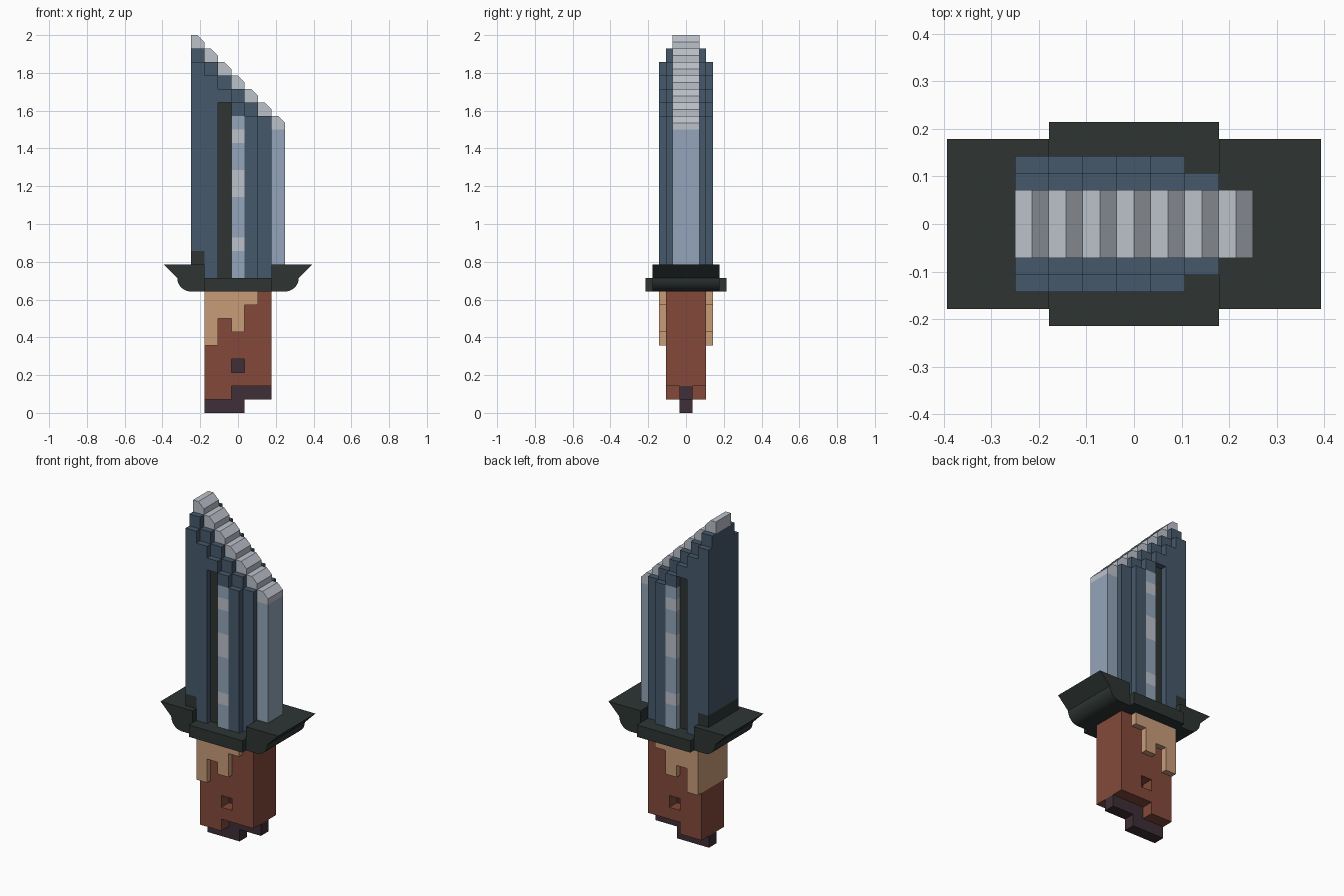
import bpy, bmesh, math

if "Cube" in bpy.data.objects:
    bpy.data.objects.remove(bpy.data.objects["Cube"])

U = 2 / 28  # one grid cell


def material(name, rgb):
    def lin(c):
        c /= 255
        return c / 12.92 if c <= 0.04045 else ((c + 0.055) / 1.055) ** 2.4
    m = bpy.data.materials.new(name)
    m.diffuse_color = (*[lin(c) for c in rgb], 1)
    m.use_nodes = True
    m.node_tree.nodes["Principled BSDF"].inputs["Base Color"].default_value = m.diffuse_color
    return m


STEEL = material("dark blue steel", (70, 89, 107))
EDGE = material("pale blue steel", (148, 165, 186))
SILVER = material("silver", (188, 194, 203))
IRON = material("black iron", (46, 53, 52))
WOOD = material("red wood", (132, 73, 58))
WRAP = material("tan wrap", (201, 156, 121))
CORE = material("dark plum", (62, 46, 54))


def finish(name, bm, mat):
    bmesh.ops.recalc_face_normals(bm, faces=bm.faces)
    me = bpy.data.meshes.new(name)
    bm.to_mesh(me)
    bm.free()
    me.materials.append(mat)
    ob = bpy.data.objects.new(name, me)
    bpy.context.collection.objects.link(ob)
    return ob


def prism(bm, profile, half):
    """Extrude an (x, z) profile, in cells, between y = -half and +half."""
    rings = [[bm.verts.new((x * U, y * U, z * U)) for x, z in profile]
             for y in (-half, half)]
    bm.faces.new(rings[0])
    bm.faces.new(rings[1][::-1])
    n = len(profile)
    for i in range(n):
        j = (i + 1) % n
        bm.faces.new((rings[0][i], rings[1][i], rings[1][j], rings[0][j]))


def boxes(name, mat, items):
    """Each item: x0, x1, z0, z1, half depth (in cells)."""
    bm = bmesh.new()
    for x0, x1, z0, z1, h in items:
        prism(bm, [(x0, z0), (x1, z0), (x1, z1), (x0, z1)], h)
    return finish(name, bm, mat)


# Blade body: stepped columns, thick lower part and thinner cap
body = []
for i in range(6):
    x = -3.5 + i
    if i < 5:
        base = {0: 12, 2: 23, 3: 22}.get(i, 10)
        body += [(x, x + 1, base, 26 - i, 2), (x, x + 1, 26 - i, 27 - i, 1.5)]
    else:
        body.append((x, x + 1, 10, 22, 1.5))
boxes("blade_body", STEEL, body)

# Groove floor and dark heel of the blade
boxes("blade_groove", IRON, [(-1.5, -0.5, 10, 23, 1.5)])
boxes("blade_heel", IRON, [(-3.5, -2.5, 11, 12, 2)])

# Pale inlay with silver bands, and the cutting edge
bands = [(12, 13), (16, 18), (20, 21)]
stops = [10] + [z for b in bands for z in b] + [22]
boxes("inlay", EDGE, [(-0.5, 0.5, a, b, 2) for a, b in zip(stops[::2], stops[1::2])])
boxes("inlay_bands", SILVER, [(-0.5, 0.5, a, b, 2) for a, b in bands])
boxes("cutting_edge", EDGE, [(2.5, 3.5, 11, 21, 1)])

# Chamfered silver teeth along the sloping tip
bm = bmesh.new()
for i in range(7):
    x, z = -3.5 + i, 27 - i
    prism(bm, [(x, z), (x + 1, z), (x + 1, z + 0.5), (x + 0.5, z + 1), (x, z + 1)], 1)
finish("tip_teeth", bm, SILVER)

# Guard: centre block and mirrored flared wings with a rounded underside
boxes("guard_centre", IRON, [(-2.5, 2.5, 9, 10, 3)])
arc = [(3.5 + math.sin(a), 10 - math.cos(a))
       for a in (math.radians(90 * k / 8) for k in range(9))]
bm = bmesh.new()
prism(bm, [(2.5, 11), (2.5, 9)] + arc + [(5.5, 11)], 2.5)
wings = finish("guard_wings", bm, IRON)
mod = wings.modifiers.new("mirror", "MIRROR")
mod.use_mirror_merge = False
bpy.context.view_layer.objects.active = wings
wings.select_set(True)
bpy.ops.object.shade_smooth_by_angle(angle=math.radians(30))

# Handle: wood columns with a square hole, ragged wrap above
boxes("handle", WOOD, [(-2.5, -1.5, 1, 5, 1.5), (-1.5, -0.5, 1, 7, 1.5),
                       (-0.5, 0.5, 2, 3, 1.5), (-0.5, 0.5, 4, 6, 1.5),
                       (0.5, 1.5, 2, 8, 1.5), (1.5, 2.5, 2, 9, 1.5)])
boxes("handle_wrap", WRAP, [(-2.5 + i, -1.5 + i, z, 9, 2)
                            for i, z in enumerate((5, 7, 6, 8))])

# Dark tang: stepped pommel and the bottom of the hole
boxes("pommel", CORE, [(-2.5, 0.5, 0, 1, 0.5), (-0.5, 2.5, 1, 2, 0.5)])
boxes("handle_hole_core", CORE, [(-0.5, 0.5, 3, 4, 0.5)])
